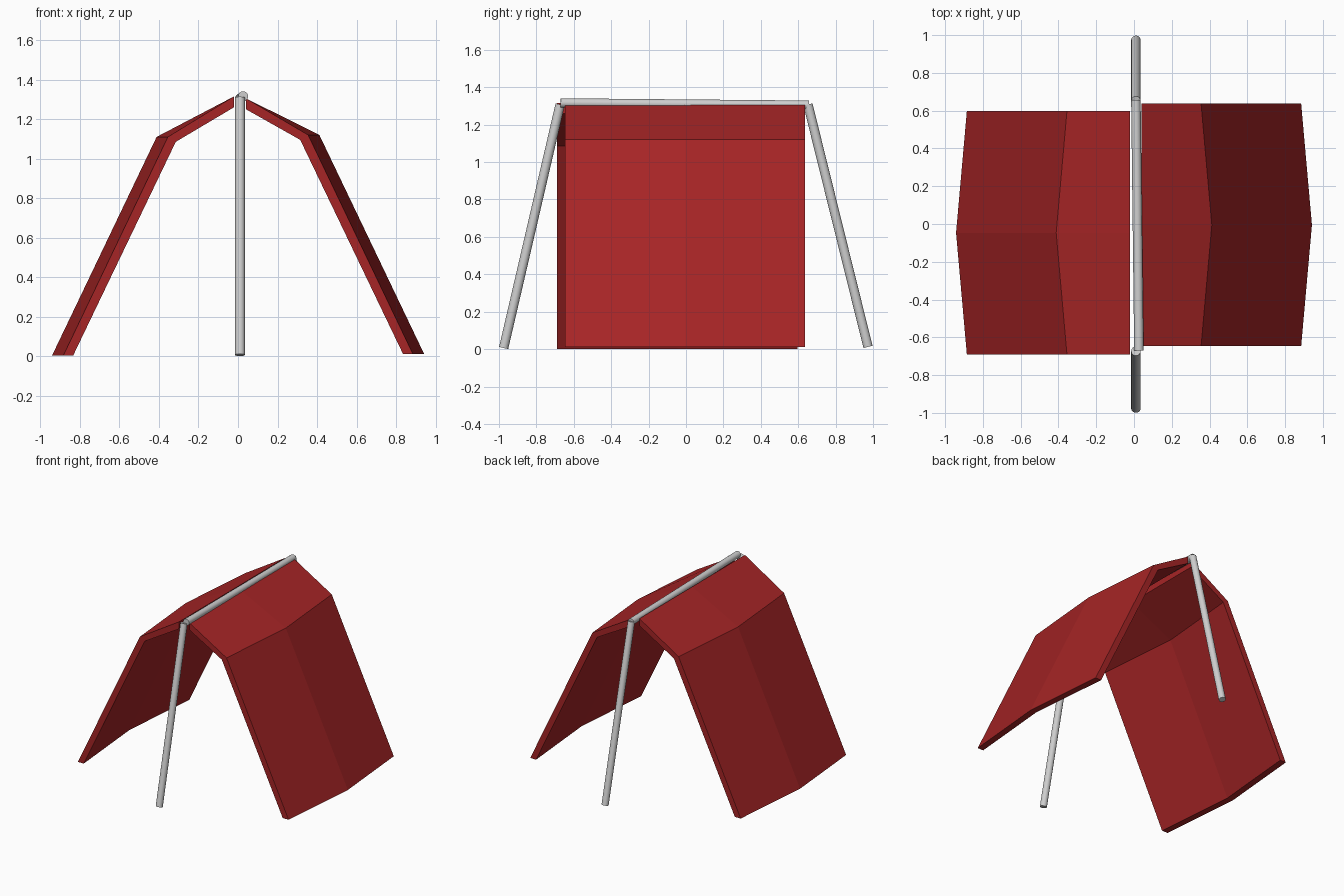
import bpy, bmesh, math
from mathutils import Vector

if "Cube" in bpy.data.objects:
    bpy.data.objects.remove(bpy.data.objects["Cube"])


def material(name, colour):
    m = bpy.data.materials.new(name)
    m.diffuse_color = (*colour, 1)
    m.use_nodes = True
    m.node_tree.nodes["Principled BSDF"].inputs["Base Color"].default_value = m.diffuse_color
    return m


RED = material("red canvas", (0.38, 0.018, 0.019))
GREY = material("grey metal", (0.62, 0.62, 0.62))

# Panel cross-section at the ends: (x, z, bulge at mid length), outer then inner
PROFILE = [(0.04, 1.305, 0), (0.355, 1.12, 0.057), (0.885, 0.012, 0.057),
           (0.835, 0.012, 0.057), (0.315, 1.095, 0.057), (0.04, 1.25, 0)]


def panel(name, side, y0, y1, dx, dz):
    """Bent cloth panel, folded outward halfway along its length."""
    bm = bmesh.new()
    rings = []
    for y, k in ((y0, 0), ((y0 + y1) / 2, 1), (y1, 0)):
        rings.append([bm.verts.new((side * (x + (dx if b == 0 else 0) + k * b), y,
                                    z + (-dz if b == 0 else dz)))
                      for x, z, b in PROFILE])
    n = len(PROFILE)
    for a, b in zip(rings, rings[1:]):
        for i in range(n):
            j = (i + 1) % n
            bm.faces.new((a[i], a[j], b[j], b[i]))
    # End caps as two quads along the bend
    for r in (rings[0], rings[-1]):
        bm.faces.new((r[0], r[1], r[4], r[5]))
        bm.faces.new((r[1], r[2], r[3], r[4]))
    bmesh.ops.recalc_face_normals(bm, faces=bm.faces)
    me = bpy.data.meshes.new(name)
    bm.to_mesh(me)
    bm.free()
    me.materials.append(RED)
    bpy.context.collection.objects.link(bpy.data.objects.new(name, me))


def pole(name, start, end, radius=0.025):
    """Round pole between two points."""
    a, b = Vector(start), Vector(end)
    bpy.ops.mesh.primitive_cylinder_add(vertices=24, radius=radius,
                                        depth=(b - a).length, location=(a + b) / 2)
    o = bpy.context.object
    o.name = name
    o.rotation_euler = (b - a).to_track_quat('Z', 'Y').to_euler()
    o.data.materials.append(GREY)
    bpy.ops.object.shade_smooth_by_angle(angle=math.radians(40))


# Cloth sides
panel("right_canvas", 1, -0.647, 0.637, 0, 0)
panel("left_canvas", -1, -0.69, 0.597, -0.02, -0.01)

# Frame
pole("front_pole", (0.01, -0.975, 0.006), (0.01, -0.673, 1.308))
pole("back_pole", (0.01, 0.973, 0.012), (0.01, 0.652, 1.308))
pole("ridge_pole", (0.026, -0.67, 1.316), (0.01, 0.657, 1.304))
